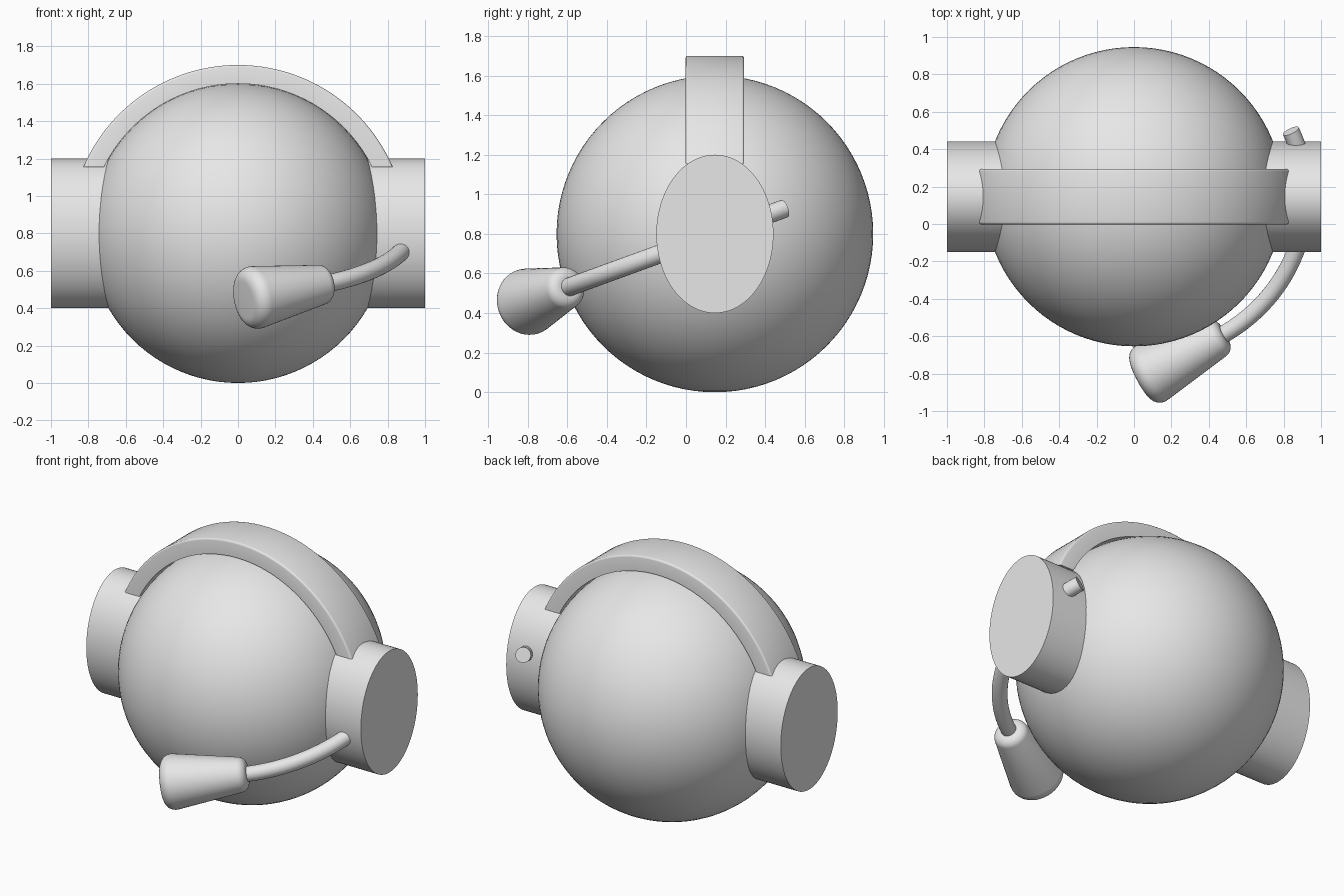
import bpy, bmesh, math
from math import cos, sin, radians, sqrt
from mathutils import Matrix, Vector

cube = bpy.data.objects.get("Cube")
if cube:
    bpy.data.objects.remove(cube, do_unlink=True)

CENTRE = Vector((0, 0.146, 0.8))
TILT = radians(20)          # slope of the microphone arm

grey = bpy.data.materials.new("plain_grey")
grey.use_nodes = True
grey.diffuse_color = (0.8, 0.8, 0.8, 1)
grey.node_tree.nodes["Principled BSDF"].inputs["Base Color"].default_value = (0.8, 0.8, 0.8, 1)


def finish(name, bm, angle=40):
    """Turn a bmesh into a shaded object."""
    bmesh.ops.recalc_face_normals(bm, faces=bm.faces)
    mesh = bpy.data.meshes.new(name)
    bm.to_mesh(mesh)
    bm.free()
    mesh.materials.append(grey)
    obj = bpy.data.objects.new(name, mesh)
    bpy.context.collection.objects.link(obj)
    bpy.ops.object.select_all(action='DESELECT')
    obj.select_set(True)
    bpy.context.view_layer.objects.active = obj
    bpy.ops.object.shade_smooth_by_angle(angle=radians(angle))
    return obj


def arm_point(angle, radius=0.918):
    """Point on the tilted circle that the microphone arm follows."""
    flat = Vector((radius * cos(angle), radius * sin(angle), 0))
    return CENTRE + Matrix.Rotation(TILT, 3, 'X') @ flat


# Head
bm = bmesh.new()
bmesh.ops.create_uvsphere(bm, u_segments=96, v_segments=48, radius=0.8,
                          matrix=Matrix.Translation(CENTRE))
finish("head", bm)

# Oval ear cups, one on each side
for side, label in ((1, "left"), (-1, "right")):
    bm = bmesh.new()
    place = (Matrix.Translation(CENTRE + Vector((side * 0.8, 0, 0)))
             @ Matrix.Diagonal((1, 0.296, 0.4, 1))
             @ Matrix.Rotation(radians(90), 4, 'Y'))
    bmesh.ops.create_cone(bm, cap_ends=True, segments=96, radius1=1, radius2=1,
                          depth=0.4, matrix=place)
    finish(label + "_ear_cup", bm)

# Headband: an arched strip with level ends and softened outer edges
bm = bmesh.new()
steps, end_height, half_width = 64, 0.355, 0.148
sections = []
for i in range(steps + 1):
    ring = []
    for radius, y in ((0.8, -1), (0.9, -1), (0.9, 1), (0.8, 1)):
        reach = sqrt(radius ** 2 - end_height ** 2)
        start = math.atan2(end_height, reach)
        a = start + (math.pi - 2 * start) * i / steps
        offset = Vector((radius * cos(a), y * half_width, radius * sin(a)))
        ring.append(bm.verts.new(CENTRE + offset))
    sections.append(ring)
for a, b in zip(sections, sections[1:]):
    for k in range(4):
        bm.faces.new((a[k], a[(k + 1) % 4], b[(k + 1) % 4], b[k]))
bm.faces.new(sections[0])
bm.faces.new(sections[-1])
rims = [bm.edges.get((a[k], b[k])) for a, b in zip(sections, sections[1:]) for k in (1, 2)]
bmesh.ops.bevel(bm, geom=rims, offset=0.012, segments=3, profile=0.5, affect='EDGES')
finish("headband", bm)

# Microphone arm: a round tube that runs through the left cup
bm = bmesh.new()
steps, sides, tube = 48, 24, 0.047
rings = []
for i in range(steps + 1):
    a = radians(24 - 86 * i / steps)
    rings.append([])
    for k in range(sides):
        t = 2 * math.pi * k / sides
        lift = Matrix.Rotation(TILT, 3, 'X') @ Vector((0, 0, tube * sin(t)))
        rings[-1].append(bm.verts.new(arm_point(a, 0.918 + tube * cos(t)) + lift))
for a, b in zip(rings, rings[1:]):
    for k in range(sides):
        n = (k + 1) % sides
        bm.faces.new((a[k], a[n], b[n], b[k]))
bm.faces.new(rings[0])
bm.faces.new(rings[-1])
finish("microphone_arm", bm)

# Microphone: a tapered capsule, wider at the free end
start, end = Vector((0.483, -0.59, 0.533)), Vector((0.033, -0.829, 0.446))
axis = end - start
bm = bmesh.new()
place = (Matrix.Translation((start + end) / 2)
         @ axis.to_track_quat('Z', 'Y').to_matrix().to_4x4())
bmesh.ops.create_cone(bm, cap_ends=True, segments=48, radius1=0.1, radius2=0.18,
                      depth=axis.length)
for top, size in ((True, 0.08), (False, 0.045)):
    rim = [e for e in bm.edges if all((v.co.z > 0) == top for v in e.verts)
           and any(len(f.verts) > 4 for f in e.link_faces)]
    bmesh.ops.bevel(bm, geom=rim, offset=size, segments=8, profile=0.5, affect='EDGES')
bm.transform(place)
finish("microphone", bm)
